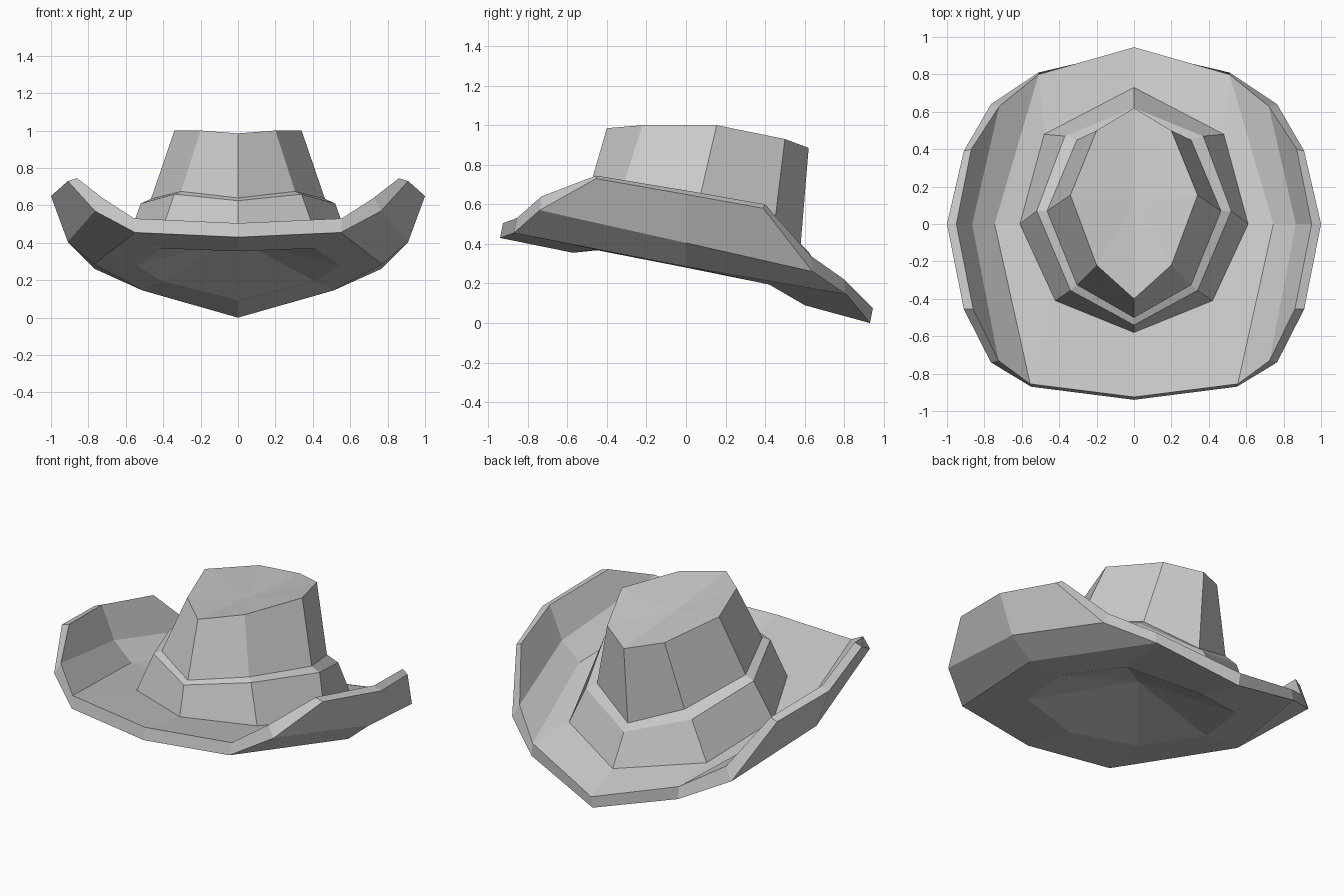
import bpy
import bmesh

if "Cube" in bpy.data.objects:
    bpy.data.objects.remove(bpy.data.objects["Cube"], do_unlink=True)

# One plain felt colour
felt = bpy.data.materials.new("grey_felt")
felt.use_nodes = True
colour = (0.6, 0.6, 0.6, 1)
felt.diffuse_color = colour
bsdf = next(n for n in felt.node_tree.nodes if n.type == 'BSDF_PRINCIPLED')
bsdf.inputs["Base Color"].default_value = colour
bsdf.inputs["Roughness"].default_value = 0.8


def strip(a, b):
    """Faces joining two half profiles with the same number of points."""
    return [(a[i], a[i + 1], b[i + 1], b[i]) for i in range(len(a) - 1)]


def fan(profile, centre):
    """Triangles joining a half profile to one centre point."""
    return [(profile[i], profile[i + 1], centre) for i in range(len(profile) - 1)]


def build(name, faces):
    """Make a flat-shaded part from its left half, mirrored to the right."""
    bm = bmesh.new()
    for face in faces:
        bm.faces.new([bm.verts.new(p) for p in face])
    bmesh.ops.remove_doubles(bm, verts=bm.verts, dist=0.0005)
    bmesh.ops.mirror(bm, geom=bm.verts[:] + bm.edges[:] + bm.faces[:],
                     axis='X', merge_dist=0.0005)
    bmesh.ops.remove_doubles(bm, verts=bm.verts, dist=0.0005)
    bmesh.ops.recalc_face_normals(bm, faces=bm.faces)
    mesh = bpy.data.meshes.new(name)
    bm.to_mesh(mesh)
    bm.free()
    mesh.materials.append(felt)
    obj = bpy.data.objects.new(name, mesh)
    bpy.context.collection.objects.link(obj)
    return obj


# Half profiles of the crown, each running front to back
crown_rim = [(0, -.4, .985), (.2, -.22, 1), (.34, .155, 1), (.2, .5, .93), (0, .62, .885)]
crown_foot = [(0, -.5, .64), (.305, -.325, .675), (.465, .07, .635),
              (.305, .45, .52), (0, .58, .4)]
ledge = [(0, -.54, .625), (.34, -.355, .66), (.52, .07, .61),
         (.37, .47, .48), (0, .62, .36)]
base = [(0, -.58, .44), (.42, -.41, .43), (.61, 0, .36), (.48, .48, .24), (0, .73, .17)]

# Half outlines of the brim, front to back, with the two side fold points
top_edge = [(0, -.925, .505), (.555, -.855, .53), (.725, -.73, .64),
            (.86, -.455, .745), (.95, 0, .67), (.87, .4, .6),
            (.72, .63, .34), (.51, .8, .22), (0, .945, .075)]
top_folds = (.865, 0, .47), (.745, 0, .36)
under_edge = [(0, -.94, .43), (.55, -.87, .455), (.765, -.74, .57),
              (.91, -.455, .73), (1, 0, .65), (.91, .39, .58),
              (.765, .64, .26), (.51, .81, .145), (0, .93, 0)]
under_folds = (.91, 0, .405), (.77, 0, .285)
under_ring = [(0, -.57, .355), (.41, -.46, .37), (.54, 0, .28),
              (.41, .42, .195), (0, .6, .09)]


def brim_side(edge, folds, ring):
    """Upturned side panels and the dished floor of one brim surface."""
    upper, lower = folds
    panels = [(edge[2], edge[3], edge[4], upper), (edge[4], edge[5], edge[6], upper),
              (edge[1], edge[2], upper, lower), (upper, edge[6], edge[7], lower)]
    return panels + strip([edge[0], edge[1], lower, edge[7], edge[8]], ring)


# Crown with a dented top
build("crown", fan(crown_rim, (0, .11, .93)) + strip(crown_rim, crown_foot))

# Sloping collar with a narrow ledge around the crown
build("crown_collar", strip(crown_foot, ledge) + strip(ledge, base))

# Brim: upper surface, outer edge, lower surface and hollow underside
build("brim", brim_side(top_edge, top_folds, base)
      + strip(top_edge, under_edge)
      + brim_side(under_edge, under_folds, under_ring)
      + fan(under_ring, (0, .04, .42)))
